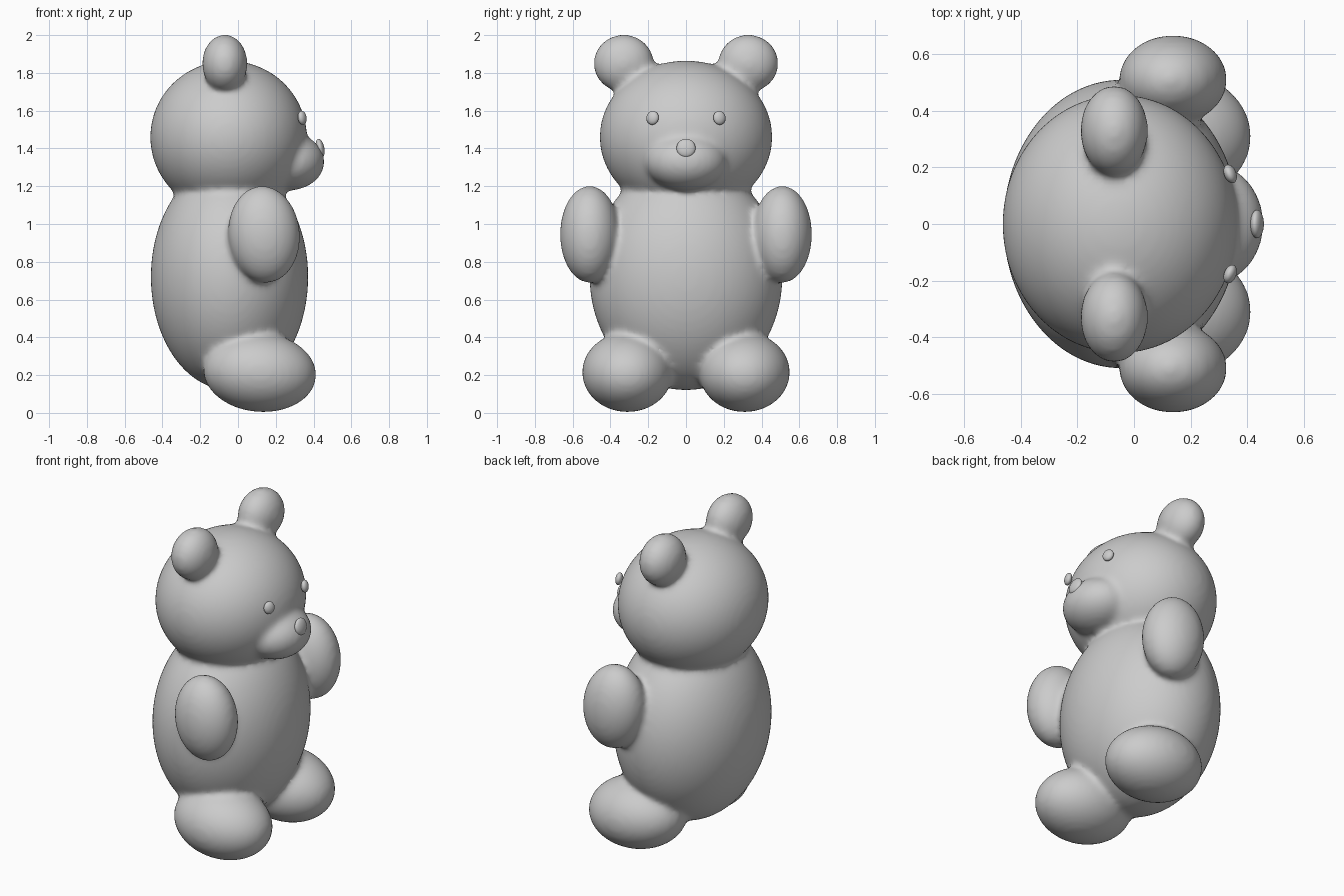
import bpy, bmesh, math
from mathutils import Matrix, Vector

if "Cube" in bpy.data.objects:
    bpy.data.objects.remove(bpy.data.objects["Cube"])

grey = bpy.data.materials.new("soft grey")
grey.diffuse_color = (0.6, 0.6, 0.6, 1)
grey.use_nodes = True
grey.node_tree.nodes["Principled BSDF"].inputs["Base Color"].default_value = grey.diffuse_color


def add_ellipsoid(bm, centre, radii, tilt=0.0):
    """Ellipsoid, tilted about the sideways axis."""
    m = (Matrix.Translation(Vector(centre))
         @ Matrix.Rotation(math.radians(tilt), 4, 'Y')
         @ Matrix.Diagonal((*radii, 1)))
    bmesh.ops.create_uvsphere(bm, u_segments=64, v_segments=40, radius=1, matrix=m)


def finish(bm, name):
    for f in bm.faces:
        f.smooth = True
    mesh = bpy.data.meshes.new(name)
    bm.to_mesh(mesh)
    bm.free()
    mesh.materials.append(grey)
    ob = bpy.data.objects.new(name, mesh)
    bpy.context.collection.objects.link(ob)
    return ob


# Bear body: soft ellipsoids fused into one skin
bm = bmesh.new()
add_ellipsoid(bm, (-0.045, 0, 0.72), (0.417, 0.511, 0.60))      # torso
add_ellipsoid(bm, (-0.05, 0, 1.46), (0.415, 0.457, 0.405))      # head
add_ellipsoid(bm, (0.27, 0, 1.33), (0.188, 0.215, 0.152))       # snout
for s in (-1, 1):
    add_ellipsoid(bm, (-0.07, s * 0.33, 1.85), (0.12, 0.16, 0.153))         # ear
    add_ellipsoid(bm, (0.138, s * 0.51, 0.945), (0.19, 0.157, 0.258), -5)   # arm
    add_ellipsoid(bm, (0.115, s * 0.31, 0.215), (0.30, 0.24, 0.21), 5)      # foot
bear = finish(bm, "bear_body")
remesh = bear.modifiers.new("fuse", 'REMESH')
remesh.mode = 'VOXEL'
remesh.voxel_size = 0.016
remesh.use_smooth_shade = True
soften = bear.modifiers.new("soften_creases", 'SMOOTH')
soften.factor = 0.5
soften.iterations = 14

# Nose button
bm = bmesh.new()
add_ellipsoid(bm, (0.435, 0, 1.402), (0.022, 0.05, 0.05), -12)
finish(bm, "nose")

# Eye buttons
for s, side in ((-1, "right"), (1, "left")):
    bm = bmesh.new()
    add_ellipsoid(bm, (0, 0, 0), (0.021, 0.034, 0.037), -8)
    eye = finish(bm, side + "_eye")
    eye.location = (0.34, s * 0.177, 1.562)
    eye.rotation_euler.z = s * math.radians(22)
